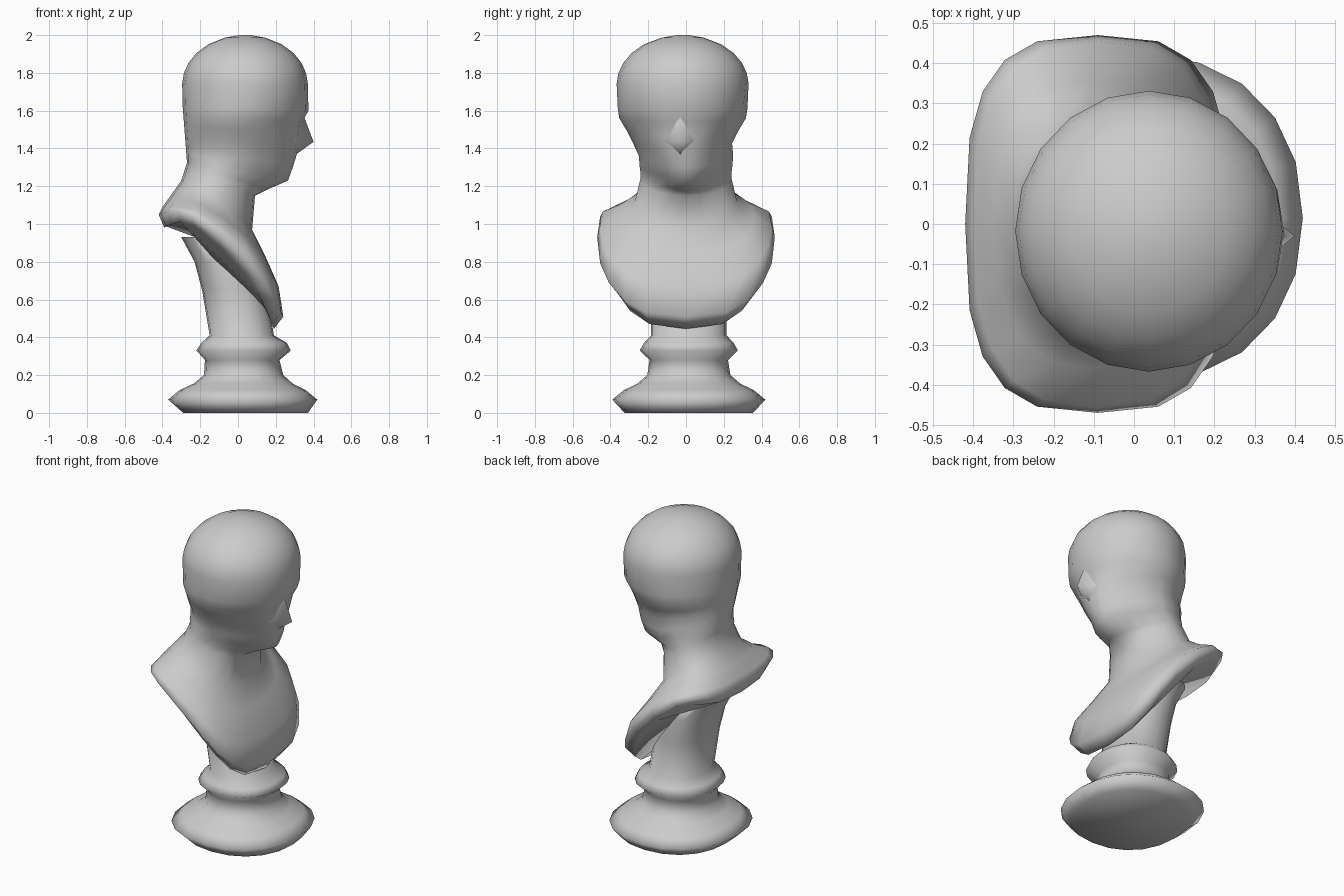
import bpy, bmesh
from math import cos, sin, pi, radians, sqrt, copysign

if "Cube" in bpy.data.objects:
    bpy.data.objects.remove(bpy.data.objects["Cube"])

SEGS = 20


def power(v, n):
    return copysign(abs(v) ** (2 / n), v)


def finish(name, bm):
    bmesh.ops.recalc_face_normals(bm, faces=bm.faces)
    me = bpy.data.meshes.new(name)
    bm.to_mesh(me)
    bm.free()
    ob = bpy.data.objects.new(name, me)
    bpy.context.collection.objects.link(ob)
    bpy.ops.object.select_all(action='DESELECT')
    ob.select_set(True)
    bpy.context.view_layer.objects.active = ob
    bpy.ops.object.shade_smooth_by_angle(angle=radians(100))


def ring(back, front, width, yc=0, lift=0, taper=0, square=2.2):
    """Tilted oval through a back (x, z) and a front (x, z) point;
    lift raises its sides, taper narrows its front half."""
    (xb, zb), (xf, zf) = back, front
    points = []
    for i in range(SEGS):
        a = 2 * pi * i / SEGS
        c, s = power(cos(a), square), power(sin(a), square)
        t = (c + 1) / 2
        points.append((xb + (xf - xb) * t,
                       yc + width * s * (1 - taper * max(0, c)),
                       zb + (zf - zb) * t + lift * abs(s) ** 3))
    return points


def loft(name, rings):
    bm = bmesh.new()
    loops = [[bm.verts.new(p) for p in r] for r in rings]
    for p, q in zip(loops, loops[1:]):
        for i in range(SEGS):
            j = (i + 1) % SEGS
            bm.faces.new((p[i], p[j], q[j], q[i]))
    bm.faces.new(loops[0])
    bm.faces.new(loops[-1])
    finish(name, bm)


# Turned pedestal and leaning stem: height, back x, front x
pedestal = []
for z, xb, xf in ((0, -.29, .37), (.07, -.37, .42), (.12, -.31, .36),
                  (.155, -.235, .29), (.20, -.18, .24), (.28, -.175, .22),
                  (.33, -.22, .28), (.37, -.195, .26), (.41, -.15, .19),
                  (.65, -.19, .15), (.80, -.23, .10), (.93, -.30, .0)):
    extra = .03 if z > .4 else .01
    pedestal.append(ring((xb, z), (xf, z), (xf - xb) / 2 + extra, .015))
loft("pedestal", pedestal)

# Chest slab with slanted rim: back, front, half width, lift, squareness
bust = []
for back, front, w, lift, square in (
        ((-.39, .98), (.19, .445), .42, .17, 3),
        ((-.42, 1.05), (.24, .51), .47, .15, 3),
        ((-.40, 1.09), (.215, .67), .455, .11, 2.7),
        ((-.35, 1.16), (.14, .84), .36, .05, 2.4),
        ((-.30, 1.23), (.075, .97), .27, .02, 2.2)):
    bust.append(ring(back, front, w, 0, lift, 0, square))

# Neck and face: front x, front height, half width
for xf, zf, w in ((.09, 1.15, .242), (.15, 1.18, .24), (.265, 1.23, .245),
                  (.29, 1.30, .25), (.315, 1.38, .262), (.33, 1.46, .295),
                  (.34, 1.54, .335), (.373, 1.60, .343)):
    rise = max(0, 1.65 - zf)
    taper = rise if xf > .1 else 0
    bust.append(ring((-.295 + .05 * rise, zf + .35 * rise), (xf, zf), w,
                     -.018 if w > .25 else 0, 0, taper, 2 + .4 * taper))

# Skull dome
for k in (0.05, 0.25, 0.45, 0.65, 0.82, 0.95, 1):
    r = max(.03, .333 * sqrt(1 - k ** 2.1))
    z = 1.73 + .27 * k
    bust.append(ring((.037 - r, z), (.037 + r, z), r * 1.05, -.018, square=2))
loft("bust", bust)

# Nose wedge
bm = bmesh.new()
brow, tip, lip = [bm.verts.new((x, -.03, z)) for x, z in
                  ((.345, 1.58), (.40, 1.435), (.31, 1.37))]
left, right = [bm.verts.new((.29, -.03 + side * .09, 1.44))
               for side in (-1, 1)]
for f in ((brow, left, tip), (brow, tip, right), (tip, left, lip),
          (tip, lip, right), (brow, right, lip, left)):
    bm.faces.new(f)
finish("nose", bm)
